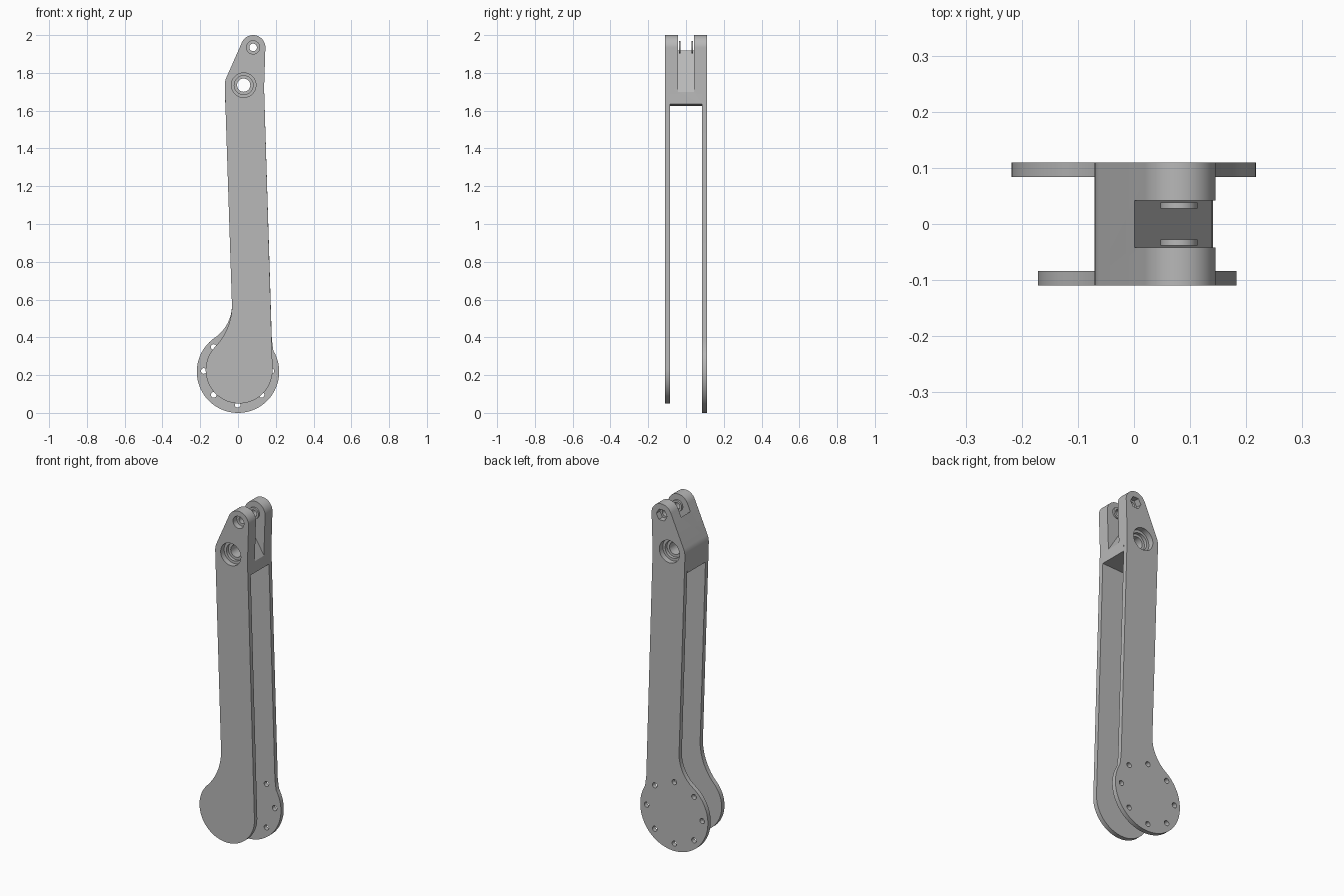
import bpy, bmesh
from math import radians, degrees, cos, sin, atan2

if "Cube" in bpy.data.objects:
    bpy.data.objects.remove(bpy.data.objects["Cube"], do_unlink=True)

grey = bpy.data.materials.new("machined_grey")
grey.use_nodes = True
colour = (0.48, 0.48, 0.48, 1)
grey.diffuse_color = colour
grey.node_tree.nodes["Principled BSDF"].inputs["Base Color"].default_value = colour

HALF = 0.11          # half of the overall depth
SKIN = 0.084         # inner face of each plate
SLOT = 0.042         # half of the fork gap
PIVOT = (0.03, 1.735)
TIP = (0.08, 1.935)
LOBE = (0, 0.218)


def arc(c, r, a0, a1, n):
    angles = [radians(a0 + (a1 - a0) * i / n) for i in range(n + 1)]
    return [(c[0] + r * cos(a), c[1] + r * sin(a)) for a in angles]


def circle(c, r, n=40):
    return arc(c, r, 0, 360, n)[:-1]


def prism(name, outline, y0, y1):
    """Extrude an x-z outline from y0 to y1."""
    bm = bmesh.new()
    face = bm.faces.new([bm.verts.new((x, y0, z)) for x, z in outline])
    geom = bmesh.ops.extrude_face_region(bm, geom=[face])["geom"]
    moved = [v for v in geom if isinstance(v, bmesh.types.BMVert)]
    bmesh.ops.translate(bm, verts=moved, vec=(0, y1 - y0, 0))
    bmesh.ops.recalc_face_normals(bm, faces=bm.faces)
    mesh = bpy.data.meshes.new(name)
    bm.to_mesh(mesh)
    bm.free()
    mesh.materials.append(grey)
    ob = bpy.data.objects.new(name, mesh)
    bpy.context.collection.objects.link(ob)
    return ob


def cut(ob, cutters):
    """Subtract the cutters and keep the resulting mesh."""
    for c in cutters:
        mod = ob.modifiers.new("cut", "BOOLEAN")
        mod.operation = "DIFFERENCE"
        mod.solver = "EXACT"
        mod.object = c
    bpy.context.view_layer.update()
    deps = bpy.context.evaluated_depsgraph_get()
    mesh = bpy.data.meshes.new_from_object(ob.evaluated_get(deps))
    ob.modifiers.clear()
    ob.data = mesh


# Rounded head profile shared by plates and core
head = [(0.138, 1.72)] + arc(TIP, 0.065, 0, 156, 24) + arc(PIVOT, 0.1, 156, 182, 8)


def plate_outline(c, r, right_angle, neck=(-0.032, 0.57)):
    """Lobe, straight arm, head, and a fillet tangent to arm and lobe."""
    a, h = c[0] - neck[0], neck[1] - c[1]
    f = (a * a + h * h - r * r) / (2 * (r - a))
    centre = (neck[0] - f, neck[1])
    tangent = degrees(atan2(h, centre[0] - c[0]))
    lobe = arc(c, r, tangent, 360 + right_angle, 56)
    shoulder = [(0.179, 0.39)] if right_angle > 10 else [(0.179, 0.36)]
    return lobe + shoulder + head + arc(centre, f, 0, tangent - 180, 16)[:-1]


# Main parts
front_plate = prism("front_plate", plate_outline((0.006, 0.227), 0.177, 2), -HALF, -SKIN)
back_plate = prism("back_plate", plate_outline(LOBE, 0.218, 31), SKIN, HALF)
core = prism("head_core", [(-0.067, 1.626), (0.141, 1.634)] + head, -SKIN, SKIN)
bosses = [prism(name, circle(TIP, 0.033), s * (SLOT - 0.004), s * 0.028)
          for name, s in (("front_boss", -1), ("back_boss", 1))]
for boss, s in zip(bosses, (-1, 1)):
    boss.location.y = 0

# Bores through the head
pivot_bore = prism("pivot_bore", circle(PIVOT, 0.035), -1, 1)
tip_bore = prism("tip_bore", circle(TIP, 0.02), -1, 1)
recesses = []
for s in (-1, 1):
    recesses += [
        prism("pivot_recess", circle(PIVOT, 0.065, 48), s * 0.2, s * 0.078),
        prism("pivot_step", circle(PIVOT, 0.05), s * 0.2, s * 0.06),
        prism("tip_recess", circle(TIP, 0.035, 6 if s > 0 else 40), s * 0.2, s * 0.076),
    ]

# Sloped fork slot
slot = prism("fork_slot", [(-0.063, 2.02), (0.201, 1.6), (0.3, 2.1)], -SLOT, SLOT)

# Ring of bolt holes in the large lobe
bolts = [prism("bolt_hole", circle(p, 0.015, 20), SKIN - 0.05, 0.2)
         for p in circle((-0.002, 0.222), 0.179, 8)]

bores = [pivot_bore, tip_bore]
cut(front_plate, bores + recesses[:3])
cut(back_plate, bores + recesses[3:] + bolts)
cut(core, [slot] + bores + recesses)
for boss in bosses:
    cut(boss, [tip_bore])

for helper in bores + recesses + bolts + [slot]:
    bpy.data.objects.remove(helper, do_unlink=True)

# Smooth round walls, crisp edges
bpy.ops.object.select_all(action="DESELECT")
for ob in [front_plate, back_plate, core] + bosses:
    ob.select_set(True)
    bpy.context.view_layer.objects.active = ob
bpy.ops.object.shade_smooth_by_angle(angle=radians(30))
